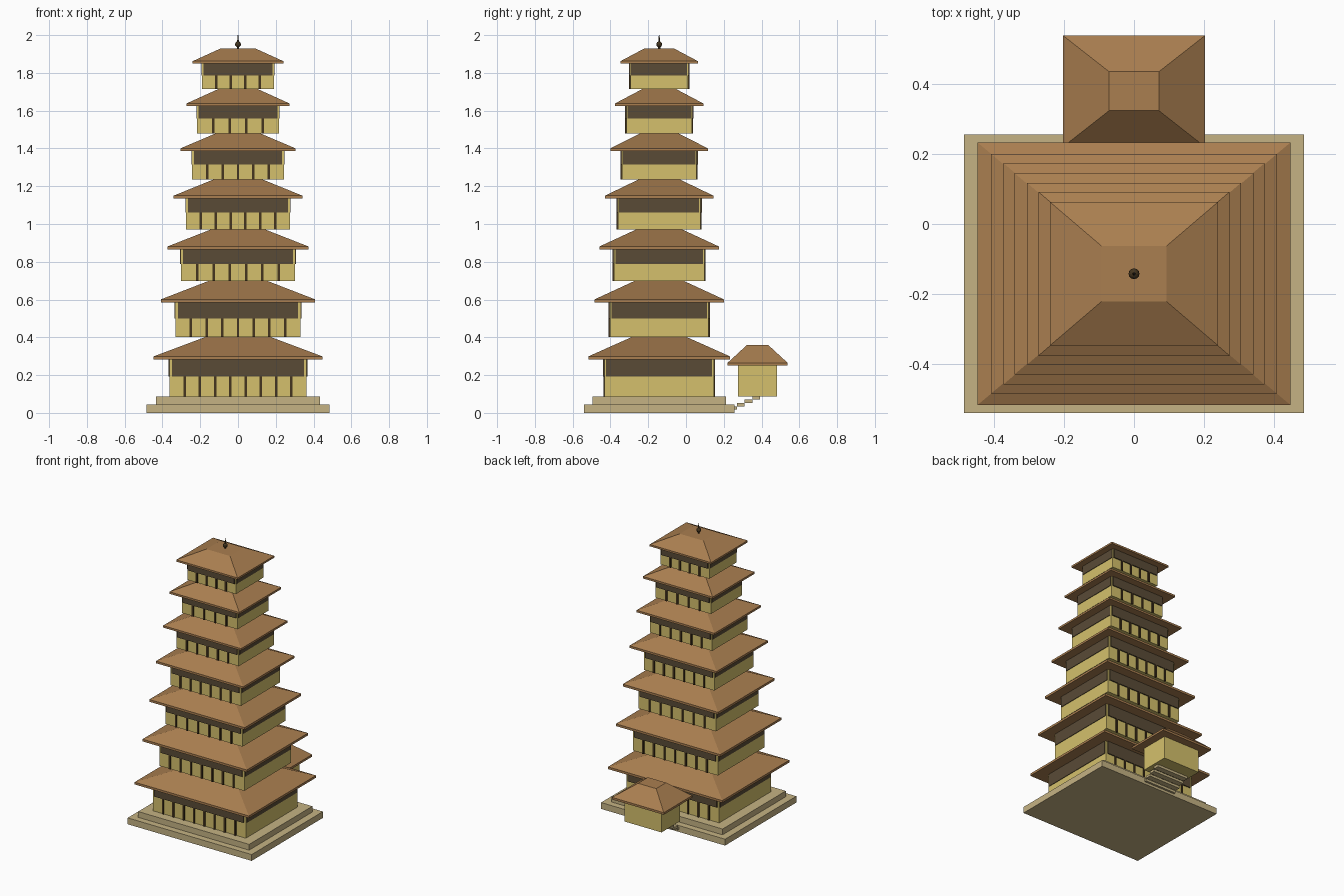
import bpy, bmesh

if "Cube" in bpy.data.objects:
    bpy.data.objects.remove(bpy.data.objects["Cube"])

YC = -0.142  # tower axis in y


def material(name, rgb):
    m = bpy.data.materials.new(name)
    m.diffuse_color = (*rgb, 1)
    m.use_nodes = True
    m.node_tree.nodes["Principled BSDF"].inputs["Base Color"].default_value = m.diffuse_color
    return m


WALL = material("wall_yellow", (0.66, 0.53, 0.15))
ROOF = material("roof_brown", (0.40, 0.21, 0.08))
STONE = material("stone", (0.56, 0.45, 0.23))
BAND = material("band_dark", (0.10, 0.07, 0.037))
POST = material("post_dark", (0.06, 0.036, 0.013))


def finish(name, bm, mat):
    bmesh.ops.recalc_face_normals(bm, faces=bm.faces)
    me = bpy.data.meshes.new(name)
    bm.to_mesh(me)
    bm.free()
    me.materials.append(mat)
    ob = bpy.data.objects.new(name, me)
    bpy.context.collection.objects.link(ob)
    return ob


def add_rings(bm, cy, rings, cx=0):
    """Stack rectangles (half x, half y, z) into a closed solid."""
    loops = [[bm.verts.new((cx + sx * hx, cy + sy * hy, z))
              for sx, sy in ((-1, -1), (1, -1), (1, 1), (-1, 1))]
             for hx, hy, z in rings]
    for a, b in zip(loops, loops[1:]):
        for i in range(4):
            j = (i + 1) % 4
            bm.faces.new((a[i], a[j], b[j], b[i]))
    bm.faces.new(loops[0][::-1])
    bm.faces.new(loops[-1])


def solid(name, mat, cy, rings):
    bm = bmesh.new()
    add_rings(bm, cy, rings)
    return finish(name, bm, mat)


def box(name, mat, cy, hx, hy, z0, z1):
    return solid(name, mat, cy, [(hx, hy, z0), (hx, hy, z1)])


def hip_roof(name, cy, hx, hy, z0, z1, z2, k):
    # eave slab with a sloping truncated top
    return solid(name, ROOF, cy, [(hx, hy, z0), (hx, hy, z1), (hx * k, hy * k, z2)])


# stone base
box("base_lower", STONE, YC, 0.485, 0.398, 0, 0.045)
box("base_upper", STONE, YC, 0.434, 0.353, 0.045, 0.086)

# storeys: body x, body y, eave x, eave y, floor, band, eave bottom, eave top, roof top, bays
storeys = [
    (0.363, 0.296, 0.447, 0.375, 0.086, 0.193, 0.283, 0.299, 0.402, 9),
    (0.332, 0.268, 0.408, 0.342, 0.402, 0.500, 0.585, 0.601, 0.698, 8),
    (0.302, 0.246, 0.373, 0.316, 0.698, 0.788, 0.865, 0.881, 0.971, 7),
    (0.275, 0.225, 0.341, 0.287, 0.971, 1.061, 1.135, 1.150, 1.235, 7),
    (0.243, 0.204, 0.305, 0.259, 1.235, 1.315, 1.386, 1.400, 1.480, 6),
    (0.217, 0.180, 0.273, 0.234, 1.480, 1.558, 1.624, 1.638, 1.714, 5),
    (0.190, 0.160, 0.240, 0.205, 1.714, 1.786, 1.849, 1.862, 1.929, 5),
]
for n, (bx, by, ex, ey, z0, zb, z1, z2, z3, bays) in enumerate(storeys, 1):
    by -= 0.007
    box(f"storey_{n}_wall", WALL, YC, bx, by, z0, z1)
    hip_roof(f"storey_{n}_roof", YC, ex, ey, z1, z2, z3, 0.385)

    # dark panels under the eaves on all four sides
    bm = bmesh.new()
    wx, wy = bx * 0.96, by * 0.97
    for s in (-1, 1):
        add_rings(bm, YC + s * by, [(wx, 0.0075, zb), (wx, 0.0075, z1)])
        add_rings(bm, YC, [(0.004, wy, zb), (0.004, wy, z1)], cx=s * bx)
    finish(f"storey_{n}_bands", bm, BAND)

    # posts on front and back
    bm = bmesh.new()
    for s in (-1, 1):
        for i in range(1, bays):
            add_rings(bm, YC + s * by, [(0.0065, 0.007, z0), (0.0065, 0.007, z1)],
                      cx=-bx + 2 * bx * i / bays)
    finish(f"storey_{n}_posts", bm, POST)

# finial: stem, ball and spike
bm = bmesh.new()
bmesh.ops.create_uvsphere(bm, u_segments=12, v_segments=8, radius=0.0155)
bmesh.ops.translate(bm, verts=bm.verts, vec=(0, YC, 1.951))
for r0, r1, za, zb in ((0.006, 0.006, 1.925, 1.945), (0.005, 0.002, 1.96, 2.0)):
    new = bmesh.ops.create_cone(bm, cap_ends=True, segments=8, radius1=r0,
                                radius2=r1, depth=zb - za)["verts"]
    bmesh.ops.translate(bm, verts=new, vec=(0, YC, (za + zb) / 2))
finish("finial", bm, POST)

# rear porch
box("porch_wall", WALL, 0.378, 0.145, 0.103, 0.088, 0.25)
hip_roof("porch_roof", 0.379, 0.203, 0.159, 0.25, 0.265, 0.36, 0.35)

# thin steps under the porch
for i in range(4):
    z = 0.017 + 0.018 * i
    box(f"porch_step_{i + 1}", STONE, 0.251 + 0.04 * i, 0.125, 0.02, z, z + 0.017)
